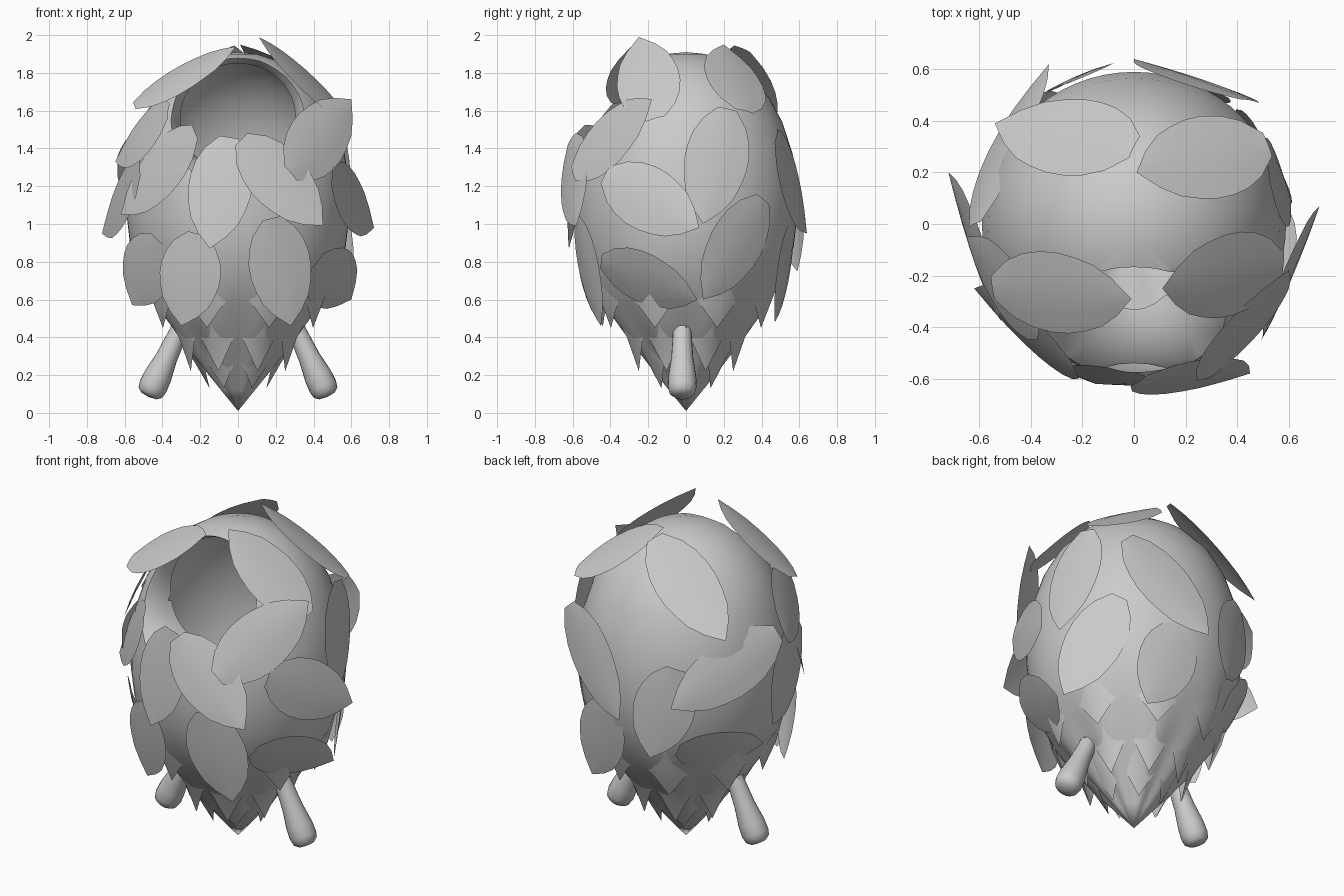
import bpy, bmesh
from math import sin, cos, pi, radians
from mathutils import Vector, Matrix

cube = bpy.data.objects.get("Cube")
if cube:
    bpy.data.objects.remove(cube, do_unlink=True)

grey = bpy.data.materials.new("plain_grey")
grey.use_nodes = True
grey.diffuse_color = (0.6, 0.6, 0.6, 1)
grey.node_tree.nodes["Principled BSDF"].inputs["Base Color"].default_value = (0.6, 0.6, 0.6, 1)


def add_object(name, bm, smooth=None):
    mesh = bpy.data.meshes.new(name)
    bm.to_mesh(mesh)
    bm.free()
    obj = bpy.data.objects.new(name, mesh)
    bpy.context.collection.objects.link(obj)
    mesh.materials.append(grey)
    if smooth:
        shade(obj, smooth)
    return obj


def shade(obj, angle):
    bpy.ops.object.select_all(action="DESELECT")
    obj.select_set(True)
    bpy.context.view_layer.objects.active = obj
    bpy.ops.object.shade_smooth_by_angle(angle=radians(angle))


def revolve(profile, sides, ripple=None):
    """Closed solid turned about z from (radius, height) points, poles at both ends."""
    bm = bmesh.new()
    rings = []
    for r, z in profile[1:-1]:
        ring = []
        for i in range(sides):
            a = 2 * pi * i / sides
            s = r * (ripple(a, z) if ripple else 1)
            ring.append(bm.verts.new((s * sin(a), -s * cos(a), z)))
        rings.append(ring)
    low = bm.verts.new((0, 0, profile[0][1]))
    top = bm.verts.new((0, 0, profile[-1][1]))
    for i in range(sides):
        j = (i + 1) % sides
        bm.faces.new((low, rings[0][j], rings[0][i]))
        bm.faces.new((top, rings[-1][i], rings[-1][j]))
        for a, b in zip(rings, rings[1:]):
            bm.faces.new((a[i], a[j], b[j], b[i]))
    bmesh.ops.recalc_face_normals(bm, faces=bm.faces)
    return bm


def cut_away(target, cutter):
    cutter.hide_render = True
    cut = target.modifiers.new("cut", "BOOLEAN")
    cut.operation = "DIFFERENCE"
    cut.solver = "EXACT"
    cut.object = cutter
    bpy.context.view_layer.objects.active = target
    bpy.ops.object.modifier_apply(modifier=cut.name)
    bpy.data.objects.remove(cutter, do_unlink=True)


# Egg-shaped body with a gently pleated, pointed underside
body_profile = [(0, 0.01), (0.09, 0.12), (0.18, 0.23), (0.33, 0.42), (0.44, 0.57),
                (0.52, 0.72), (0.57, 0.88), (0.59, 1.05), (0.59, 1.2), (0.565, 1.37),
                (0.51, 1.54), (0.44, 1.67), (0.34, 1.78), (0.22, 1.86), (0.1, 1.9), (0, 1.91)]


def pleats(angle, z):
    return 1 - 0.05 * max(0, min(1, (0.75 - z) / 0.4)) * cos(8 * angle)


def body_radius(z):
    for (r0, z0), (r1, z1) in zip(body_profile, body_profile[1:]):
        if z <= z1:
            return r0 + (r1 - r0) * (z - z0) / (z1 - z0)
    return 0


body = add_object("body", revolve(body_profile, 64, pleats))

# Thin-walled hollow, pushed back around the mouth so that a thick lip remains
mouth_centre = Vector((0, -0.24, 1.57))
outward = Vector((0, -0.96, 0.27)).normalized()
inner = revolve([(r * 0.975, 1.05 + (z - 1.05) * 0.975) for r, z in body_profile], 64, pleats)
for v in inner.verts:
    offset = v.co - mouth_centre
    beyond = offset.dot(outward) + 0.04
    if beyond > 0 and (offset - outward * offset.dot(outward)).length < 0.42:
        v.co -= outward * beyond
cut_away(body, add_object("hollow_cutter", inner))

# Flared mouth in the upper front
flare = [(0, -0.16), (0.3, -0.15), (0.305, -0.04), (0.315, 0.01), (0.335, 0.07),
         (0.37, 0.13), (0.43, 0.19), (0.55, 0.25), (0.6, 0.5), (0, 0.5)]
mouth = add_object("mouth_cutter", revolve(flare, 48))
mouth.matrix_world = Matrix.Translation(mouth_centre) @ outward.to_track_quat("Z", "Y").to_matrix().to_4x4()
cut_away(body, mouth)
shade(body, 40)

# Leaves: base point and tip of each
leaves = [
    # front, middle row
    ((-.05, -.57, 1.46), (-.15, -.62, .87)), ((-.23, -.57, 1.49), (-.62, -.25, 1.05)),
    ((.02, -.61, 1.45), (.45, -.58, .99)), ((.28, -.6, 1.27), (.6, -.18, 1.66)),
    ((-.37, -.42, 1.6), (-.65, -.05, 1.33)),
    # front, lower row
    ((-.22, -.56, .95), (-.3, -.44, .46)), ((.18, -.58, 1.03), (.28, -.45, .46)),
    ((-.43, -.4, .92), (-.56, -.14, .57)), ((.42, -.45, .8), (.6, .06, .6)),
    # flanks
    ((.5, -.43, 1.26), (.72, .07, .98)), ((-.52, -.35, 1.3), (-.72, .2, .95)),
    ((.52, .22, 1.61), (.61, .09, 1)), ((.45, .41, 1.13), (.58, .09, .6)),
    # crown
    ((-.55, -.25, 1.63), (-.01, -.29, 1.94)), ((.58, -.16, 1.56), (.11, -.25, 1.99)),
    ((0, .3, 1.93), (-.54, .39, 1.48)), ((.52, .31, 1.6), (.01, .2, 1.95)),
    # back
    ((.45, .48, 1.47), (0, .64, .95)), ((.12, .57, 1), (.3, .47, .48)),
    ((-.3, .53, 1.3), (-.17, .59, .75)), ((-.62, 0, 1.4), (-.33, .62, 1.1)),
    ((-.3, .51, .8), (-.56, .06, .74)),
]
widths = [0.05, 0.12, 0.155, 0.17, 0.17, 0.155, 0.13, 0.078, 0]


def add_leaf(name, base, tip):
    base, tip = Vector(base), Vector(tip)
    mid = (base + tip) / 2
    along = tip - base
    out = mid - Vector((0, 0, 1.2 if mid.z > 1.4 else 1.08))
    out = (out - along * out.dot(along) / along.length_squared).normalized()
    side = along.cross(out).normalized()
    # Raise the middle just enough to clear the body
    bow = max(0.008, min(0.09, body_radius(mid.z) + 0.015 - mid.xy.length))
    bm = bmesh.new()
    rows = []
    for i, w in enumerate(widths):
        t = i / (len(widths) - 1)
        spine = base + along * t + out * bow * sin(pi * t)
        offsets = (-1, -0.5, 0, 0.5, 1) if w else (0,)
        rows.append([bm.verts.new(spine + side * w * k - out * 0.014 * k * k * w / 0.17)
                     for k in offsets])
    for a, b in zip(rows, rows[1:]):
        for k in range(4):
            if len(b) > 1:
                bm.faces.new((a[k], b[k], b[k + 1], a[k + 1]))
            else:
                bm.faces.new((a[k], b[0], a[k + 1]))
    add_object(name, bm, 40)


for n, (base, tip) in enumerate(leaves, 1):
    add_leaf(f"leaf_{n}", base, tip)


# Drooping pointed blades hugging the underside, each a folded kite
def add_blades(name, count, tip_z, tip_r, root_z):
    bm = bmesh.new()
    mid_z = tip_z * 0.6 + root_z * 0.4

    def point(angle, r, z):
        return bm.verts.new((r * sin(angle), -r * cos(angle), z))

    for i in range(count):
        a = 2 * pi * (i + 0.5) / count
        half = 0.8 * pi / count
        root = point(a, body_radius(root_z), root_z)
        tip = point(a, tip_r, tip_z)
        ridge = point(a, body_radius(mid_z) * 1.05 + 0.01, mid_z)
        left, right = (point(a + s * half, body_radius(mid_z) * 0.97, mid_z) for s in (-1, 1))
        for b, c in ((root, left), (left, tip), (tip, right), (right, root)):
            bm.faces.new((b, c, ridge))
    add_object(name, bm, 70)


add_blades("upper_blades", 8, 0.45, 0.43, 0.9)
add_blades("middle_blades", 8, 0.22, 0.27, 0.66)
add_blades("lower_blades", 6, 0.13, 0.15, 0.46)

# Pair of splayed, blunt-ended legs
leg_profile = [(0, 0), (0.045, 0.006), (0.068, 0.025), (0.076, 0.06), (0.074, 0.12),
               (0.058, 0.23), (0.05, 0.36), (0.042, 0.5), (0, 0.52)]
for name, s in (("left_leg", 1), ("right_leg", -1)):
    leg = add_object(name, revolve(leg_profile, 20), 50)
    axis = Vector((-0.42 * s, 0, 0.9))
    leg.matrix_world = Matrix.Translation((0.475 * s, -0.02, 0.085)) @ axis.to_track_quat("Z", "Y").to_matrix().to_4x4()
